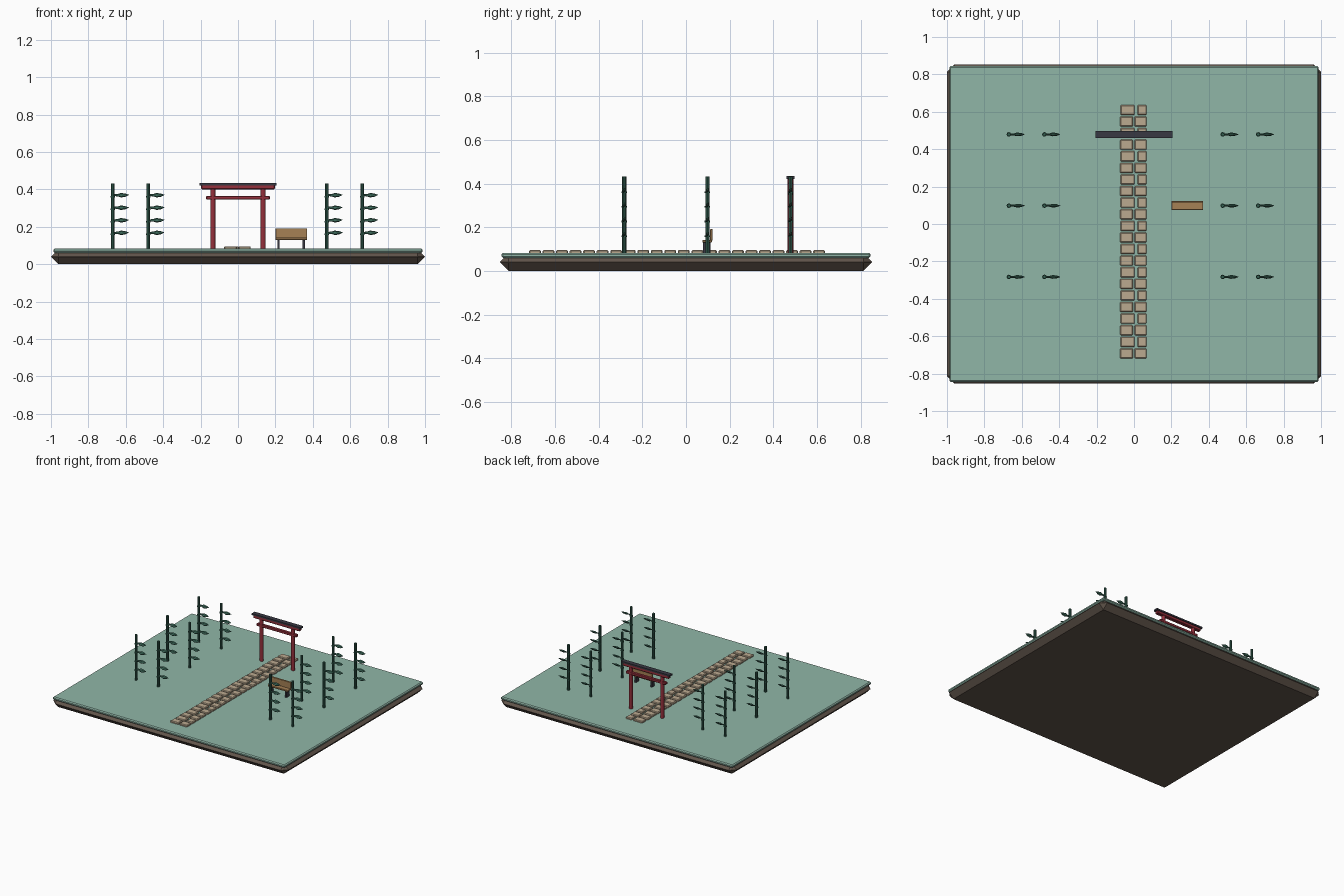
import bpy, bmesh
from math import pi, cos, sin

if "Cube" in bpy.data.objects:
    bpy.data.objects.remove(bpy.data.objects["Cube"])


def material(name, rgb):
    m = bpy.data.materials.new(name)
    m.diffuse_color = (*rgb, 1)
    m.use_nodes = True
    m.node_tree.nodes["Principled BSDF"].inputs["Base Color"].default_value = m.diffuse_color
    return m


EARTH = material("earth", (0.12, 0.09, 0.07))
GRASS = material("grass", (0.28, 0.47, 0.39))
STONE = material("stone", (0.50, 0.40, 0.28))
RED = material("red_paint", (0.30, 0.03, 0.045))
DARK = material("dark", (0.04, 0.04, 0.055))
WOOD = material("wood", (0.38, 0.22, 0.09))
STEM = material("stem_green", (0.035, 0.12, 0.085))
LEAF = material("leaf_green", (0.045, 0.14, 0.10))


def finish(name, bm, mat):
    bmesh.ops.recalc_face_normals(bm, faces=bm.faces)
    me = bpy.data.meshes.new(name)
    bm.to_mesh(me)
    bm.free()
    me.materials.append(mat)
    ob = bpy.data.objects.new(name, me)
    bpy.context.collection.objects.link(ob)
    return ob


def box(name, x, y, z, mat, bevel=0.0):
    """Box from (min, max) pairs with an optional one-segment bevel."""
    bm = bmesh.new()
    bmesh.ops.create_cube(bm, size=1)
    for v in bm.verts:
        for i, (lo, hi) in enumerate((x, y, z)):
            v.co[i] = hi if v.co[i] > 0 else lo
    if bevel:
        bmesh.ops.bevel(bm, geom=bm.edges[:], offset=bevel, segments=1,
                        affect='EDGES', profile=0.5)
    return finish(name, bm, mat)


def post(name, x, y, z0, z1, r, sides, mat):
    bm = bmesh.new()
    bmesh.ops.create_cone(bm, cap_ends=True, segments=sides, radius1=r,
                          radius2=r, depth=z1 - z0)
    bmesh.ops.translate(bm, verts=bm.verts, vec=(x, y, (z0 + z1) / 2))
    return finish(name, bm, mat)


def leaf(name, x, y, z):
    """Pointed leaf along +x: (offset, half width, half height) stations."""
    bm = bmesh.new()
    stations = [(0.005, 0.005, 0.005), (0.025, 0.005, 0.006),
                (0.043, 0.010, 0.012), (0.065, 0.008, 0.009)]
    n = 6
    rings = [[bm.verts.new((x + dx, y + w * cos(2 * pi * k / n),
                            z + h * sin(2 * pi * k / n + pi / 6)))
              for k in range(n)] for dx, w, h in stations]
    for a, b in zip(rings, rings[1:]):
        for k in range(n):
            bm.faces.new((a[k], a[(k + 1) % n], b[(k + 1) % n], b[k]))
    tip = bm.verts.new((x + 0.087, y, z + 0.002))
    for k in range(n):
        bm.faces.new((rings[-1][k], rings[-1][(k + 1) % n], tip))
    bm.faces.new(rings[0])
    return finish(name, bm, LEAF)


TOP = 0.083

# Base and lawn
box("earth_base", (-1, 1), (-0.853, 0.853), (0, 0.08), EARTH, 0.0395)
box("lawn", (-0.987, 0.987), (-0.845, 0.845), (0.06, TOP), GRASS, 0.007)

# Paving: two columns of stones, widths alternating per row
for i in range(22):
    cy = 0.61 - i * 0.062
    pair = [(-0.073, 0.004), (0.018, 0.068)] if i % 2 == 0 else \
           [(-0.075, -0.005), (0.003, 0.068)]
    for j, xs in enumerate(pair):
        box(f"paving_stone_{i}_{j}", xs, (cy - 0.027, cy + 0.027),
            (0.078, 0.096), STONE, 0.005)

# Gate
for side, sx in (("left", -1), ("right", 1)):
    post(f"gate_post_{side}", sx * 0.134, 0.479, 0.08, 0.405, 0.0135, 12, RED)
box("gate_lower_beam", (-0.17, 0.17), (0.467, 0.491), (0.346, 0.366), RED, 0.003)
box("gate_upper_beam", (-0.197, 0.197), (0.465, 0.493), (0.4, 0.424), RED, 0.004)
box("gate_roof", (-0.207, 0.207), (0.461, 0.497), (0.422, 0.434), DARK)

# Bench
box("bench_seat", (0.2, 0.37), (0.075, 0.118), (0.13, 0.142), WOOD, 0.002)
box("bench_back", (0.2, 0.37), (0.111, 0.122), (0.14, 0.192), WOOD, 0.002)
for side, cx in (("left", 0.217), ("right", 0.352)):
    box(f"bench_leg_{side}", (cx - 0.006, cx + 0.006), (0.079, 0.113),
        (0.08, 0.131), DARK)

# Bamboo stalks with node rings and leaves
for ix, x in enumerate((-0.669, -0.479, 0.474, 0.664)):
    for iy, y in enumerate((-0.283, 0.098, 0.479)):
        tag = f"{ix}_{iy}"
        post(f"bamboo_stem_{tag}", x, y, 0.08, 0.432, 0.0095, 8, STEM)
        for k in range(4):
            z = 0.168 + k * 0.067
            post(f"bamboo_node_{tag}_{k}", x, y, z - 0.012, z - 0.005,
                 0.0125, 8, STEM)
            leaf(f"bamboo_leaf_{tag}_{k}", x, y, z)
